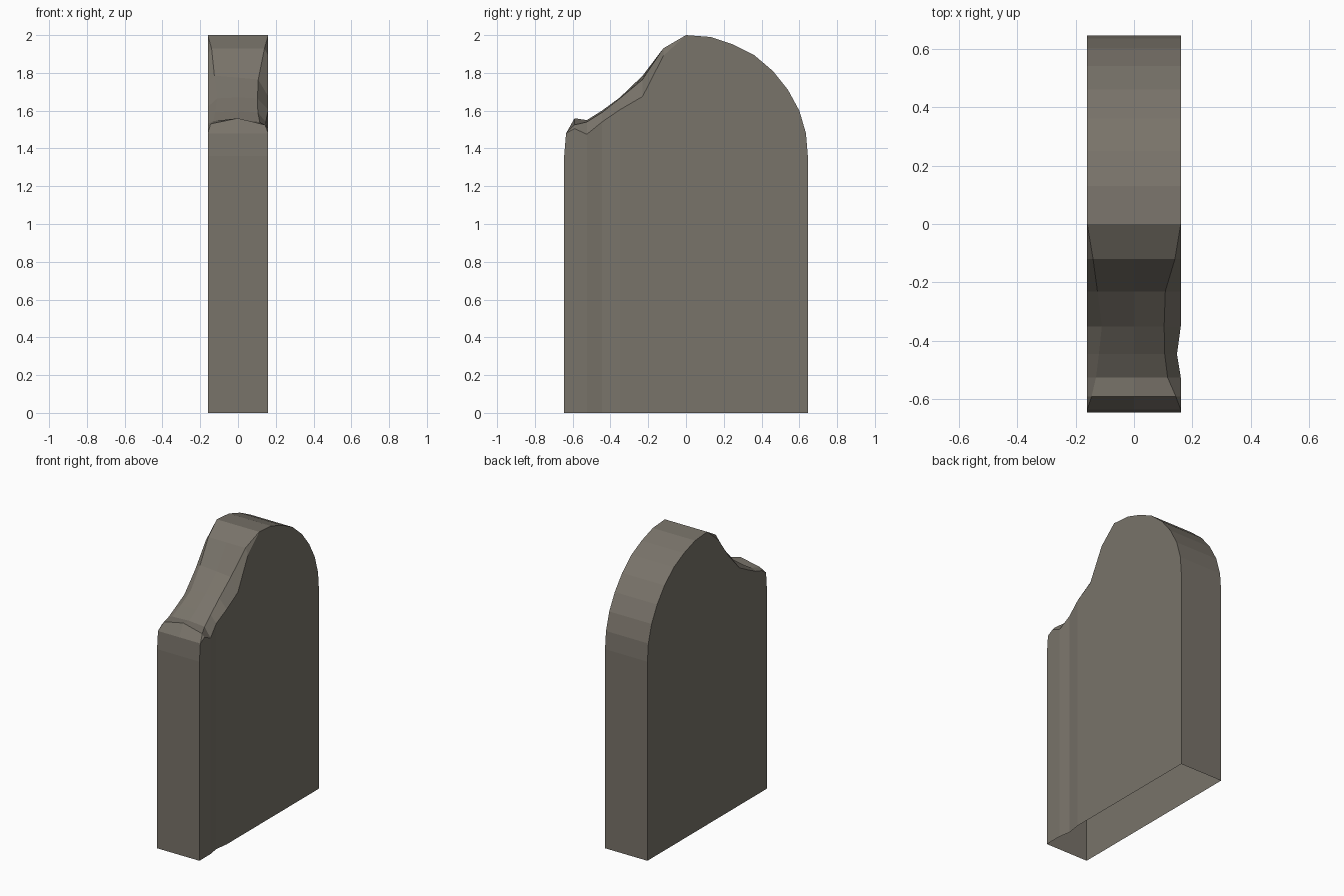
import bpy, bmesh

if "Cube" in bpy.data.objects:
    bpy.data.objects.remove(bpy.data.objects["Cube"])

stone = bpy.data.materials.new("weathered_stone")
stone.diffuse_color = (0.19, 0.172, 0.143, 1)
stone.use_nodes = True
stone.node_tree.nodes["Principled BSDF"].inputs["Base Color"].default_value = stone.diffuse_color

W = 0.16  # half thickness

# Intact rounded half of the top: (y, z)
ARCH = [(0.645, 1.36), (0.635, 1.48), (0.60, 1.60), (0.54, 1.71), (0.46, 1.81),
        (0.36, 1.895), (0.25, 1.95), (0.13, 1.99), (0, 2.0)]

# Broken half: y, left edge z, left chip (x, z), middle z, right chip (x, z), right edge (x, z)
BREAK = [
    (-0.12, 1.90, -0.14, 1.93, 1.93, 0.14, 1.93, 0.16, 1.89),
    (-0.23, 1.75, -0.125, 1.785, 1.775, 0.107, 1.765, 0.16, 1.675),
    (-0.35, 1.62, -0.11, 1.665, 1.67, 0.103, 1.665, 0.16, 1.605),
    (-0.445, 1.57, -0.12, 1.595, 1.60, 0.105, 1.59, 0.147, 1.54),
    (-0.525, 1.53, -0.13, 1.545, 1.55, 0.115, 1.54, 0.16, 1.475),
    (-0.59, 1.51, -0.145, 1.53, 1.56, 0.143, 1.525, 0.16, 1.505),
]


def section(y, zl, xl, zcl, zm, xr, zcr, wr, zr):
    """Open outline across the slab, from left foot over the top to right foot."""
    return [(-W, y, 0), (-W, y, zl), (xl, y, zcl), (0, y, zm),
            (xr, y, zcr), (wr, y, zr), (wr, y, 0)]


def plain(y, z):
    return section(y, z, -W, z, z, W, z, W, z)


rows = [plain(y, z) for y, z in ARCH]
rows += [section(*b) for b in BREAK]
rows += [plain(-0.635, 1.48), plain(-0.645, 1.36)]

# Skin the outlines, then close front and back; the hidden underside stays open
bm = bmesh.new()
grid = [[bm.verts.new(p) for p in row] for row in rows]
for a, b in zip(grid, grid[1:]):
    for i in range(6):
        bm.faces.new((a[i], a[i + 1], b[i + 1], b[i]))
for row in (grid[0], grid[-1]):
    bm.faces.new(row)
bmesh.ops.remove_doubles(bm, verts=bm.verts[:], dist=0.0005)
bmesh.ops.recalc_face_normals(bm, faces=bm.faces[:])
if sum(f.normal.z * f.calc_area() for f in bm.faces) < 0:
    bmesh.ops.reverse_faces(bm, faces=bm.faces[:])

mesh = bpy.data.meshes.new("broken_headstone")
bm.to_mesh(mesh)
bm.free()
mesh.materials.append(stone)
slab = bpy.data.objects.new("broken_headstone", mesh)
bpy.context.collection.objects.link(slab)
